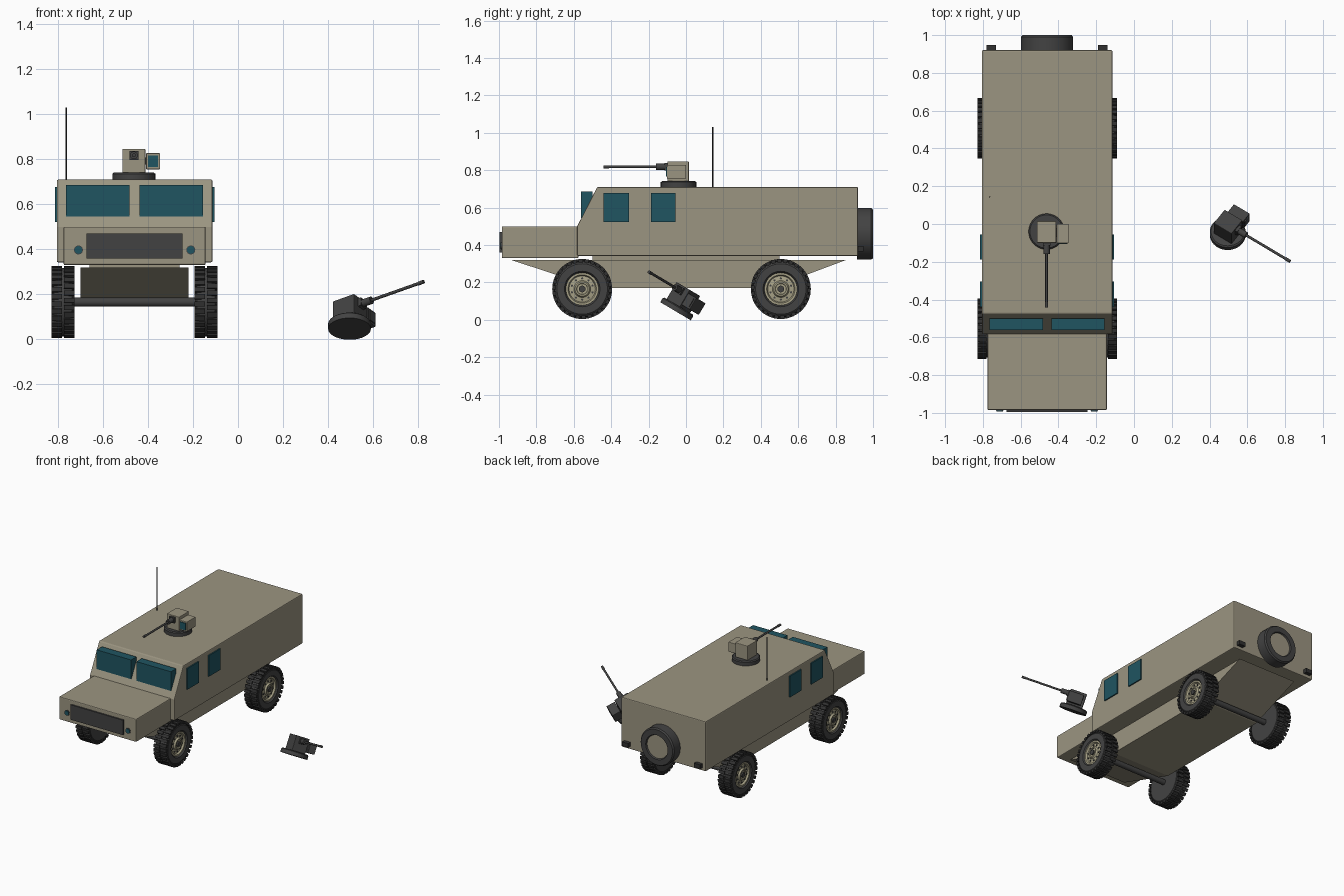
import bpy, bmesh
from math import pi, radians, cos, sin
from mathutils import Matrix, Vector

cube = bpy.data.objects.get("Cube")
if cube:
    bpy.data.objects.remove(cube)


def material(name, rgb):
    m = bpy.data.materials.new(name)
    m.use_nodes = True
    m.diffuse_color = (*rgb, 1)
    m.node_tree.nodes["Principled BSDF"].inputs["Base Color"].default_value = (*rgb, 1)
    return m


TAN = material("desert_tan", (0.33, 0.30, 0.22))
RIM = material("rim_khaki", (0.40, 0.37, 0.25))
DARK = material("dark_grey", (0.055, 0.055, 0.055))
BLACK = material("rubber_black", (0.03, 0.03, 0.03))
GLASS = material("teal_glass", (0.014, 0.09, 0.12))

CX = -0.46                                   # vehicle centreline
I = Matrix.Identity(4)
TO_X = Matrix.Rotation(pi / 2, 4, 'Y')       # local z -> +x
TO_Y = Matrix.Rotation(-pi / 2, 4, 'X')      # local z -> +y


def finish(name, bm, mat, matrix=I, bevel=0, smooth=False):
    bmesh.ops.recalc_face_normals(bm, faces=bm.faces)
    me = bpy.data.meshes.new(name)
    bm.to_mesh(me)
    bm.free()
    if smooth:
        me.shade_smooth()
        me.set_sharp_from_angle(angle=radians(35))
    me.materials.append(mat)
    ob = bpy.data.objects.new(name, me)
    bpy.context.collection.objects.link(ob)
    ob.matrix_world = matrix
    if bevel:
        b = ob.modifiers.new("edge_bevel", 'BEVEL')
        b.width, b.segments = bevel, 2
    return ob


def add_box(bm, lo, hi, matrix=I):
    lo, hi = Vector(lo), Vector(hi)
    size = Matrix.Diagonal((*(hi - lo), 1))
    bmesh.ops.create_cube(bm, size=1, matrix=matrix @ Matrix.Translation((lo + hi) / 2) @ size)


def box(name, lo, hi, mat, matrix=I, bevel=0):
    bm = bmesh.new()
    add_box(bm, lo, hi)
    return finish(name, bm, mat, matrix, bevel)


def lathe(name, profile, mat, matrix=I, sides=40):
    """Spin (radius, height) points round local z and cap both ends."""
    bm = bmesh.new()
    rings = [[bm.verts.new((r * cos(2 * pi * i / sides), r * sin(2 * pi * i / sides), h))
              for i in range(sides)] for r, h in profile]
    for a, b in zip(rings, rings[1:]):
        for i in range(sides):
            j = (i + 1) % sides
            bm.faces.new((a[i], a[j], b[j], b[i]))
    bm.faces.new(rings[0])
    bm.faces.new(rings[-1])
    return finish(name, bm, mat, matrix, smooth=True)


def rod(name, r, lo, hi, mat, matrix=I, sides=24):
    return lathe(name, [(r, lo), (r, hi)], mat, matrix, sides)


def side_profile(name, points, half, mat, bevel=0):
    """Extrude a (y, z) outline across the width of the vehicle."""
    bm = bmesh.new()
    face = bm.faces.new([bm.verts.new((CX - half, y, z)) for y, z in points])
    new = bmesh.ops.extrude_face_region(bm, geom=[face])["geom"]
    bmesh.ops.translate(bm, vec=(2 * half, 0, 0),
                        verts=[v for v in new if isinstance(v, bmesh.types.BMVert)])
    return finish(name, bm, mat, bevel=bevel)


# Hull: cabin, bonnet and tapered underbody
side_profile("cabin_body", [(-0.582, 0.342), (-0.582, 0.50), (-0.475, 0.71),
                            (0.92, 0.71), (0.92, 0.342)], 0.346, TAN, 0.006)
box("bonnet", (CX - 0.316, -0.985, 0.33), (CX + 0.316, -0.575, 0.50), TAN, bevel=0.006)
side_profile("underbody", [(-0.935, 0.32), (-0.476, 0.17), (0.455, 0.17), (0.855, 0.32)],
             0.24, TAN)
box("underbody_mount", (CX - 0.2, -0.5, 0.31), (CX + 0.2, 0.5, 0.35), TAN)

# Grille, lamps and glass, mirrored about the centreline
box("grille", (CX - 0.214, -0.996, 0.36), (CX + 0.214, -0.98, 0.47), DARK)
for s, side in ((1, "left"), (-1, "right")):
    rod(f"headlight_{side}", 0.017, -0.993, -0.98, GLASS,
        Matrix.Translation((CX + s * 0.25, 0, 0.397)) @ TO_Y)
    rod(f"headlight_ring_{side}", 0.02, -0.988, -0.98, DARK,
        Matrix.Translation((CX + s * 0.25, 0, 0.397)) @ TO_Y)
    x0, x1 = sorted((CX + s * 0.022, CX + s * 0.304))
    box(f"windscreen_{side}", (x0, -0.562, 0.545), (x1, -0.50, 0.687), GLASS)
    x0, x1 = sorted((CX + s * 0.34, CX + s * 0.355))
    for y0, y1, part in ((-0.44, -0.305, "front"), (-0.188, -0.055, "rear")):
        box(f"{part}_side_window_{side}", (x0, y0, 0.522), (x1, y1, 0.678), GLASS)
    x0, x1 = sorted((CX + s * 0.27, CX + s * 0.32))
    box(f"tail_light_{side}", (x0, 0.915, 0.365), (x1, 0.948, 0.395), BLACK)

# Axles and wheels
TYRE = [(0.088, -0.05), (0.135, -0.05), (0.148, -0.04), (0.152, -0.02), (0.152, 0.02),
        (0.148, 0.04), (0.135, 0.05), (0.095, 0.05), (0.088, 0.042), (0.086, 0.025)]


def wheel(name, matrix):
    lathe(f"{name}_tyre", TYRE, DARK, matrix, 48)
    # Staggered tread blocks in two rows
    bm = bmesh.new()
    count = 30
    for row in (-1, 1):
        for i in range(count):
            turn = Matrix.Rotation(2 * pi * (i + row / 4) / count, 4, 'Z')
            lo, hi = sorted((row * 0.004, row * 0.051))
            add_box(bm, (0.142, -0.011, lo), (0.160, 0.011, hi), turn)
    finish(f"{name}_tread", bm, BLACK, matrix)
    # Dished rim, bolts and hub
    lathe(f"{name}_rim", [(0.087, 0.02), (0.087, 0.042), (0.076, 0.042), (0.070, 0.030),
                          (0.045, 0.034), (0.038, 0.046), (0.030, 0.046), (0.028, 0.040)],
          RIM, matrix, 40)
    rod(f"{name}_hub", 0.018, 0.03, 0.05, DARK, matrix)
    bm = bmesh.new()
    for i in range(10):
        place = Matrix.Rotation(2 * pi * i / 10, 4, 'Z') @ Matrix.Translation((0.057, 0, 0.033))
        bmesh.ops.create_cone(bm, cap_ends=True, segments=8, radius1=0.006, radius2=0.006,
                              depth=0.008, matrix=place)
    finish(f"{name}_bolts", bm, DARK, matrix)


for y, end in ((-0.555, "front"), (0.507, "rear")):
    rod(f"{end}_axle", 0.02, -0.29, 0.29, DARK, Matrix.Translation((CX, y, 0.165)) @ TO_X)
    for s, side in ((1, "left"), (-1, "right")):
        face_out = TO_X if s > 0 else Matrix.Rotation(pi, 4, 'Z') @ TO_X
        wheel(f"{end}_wheel_{side}", Matrix.Translation((CX + s * 0.318, y, 0.165)) @ face_out)

# Spare wheel on the back
SPARE = Matrix.Translation((CX, 0, 0.46)) @ TO_Y
lathe("spare_tyre", [(0.138, 0.915), (0.138, 0.99), (0.13, 1.0), (0.09, 1.0), (0.085, 0.985)],
      DARK, SPARE)
rod("spare_rim", 0.085, 0.97, 0.99, TAN, SPARE, 40)

# Antenna
rod("antenna", 0.0035, 0.70, 1.03, BLACK, Matrix.Translation((-0.764, 0.143, 0)), 8)


def gun_mount(name, matrix, shell, metal, lens):
    """Remote gun mount, barrel along local -y, origin on the barrel line."""
    lathe(f"{name}_base", [(0.095, -0.108), (0.095, -0.082), (0.088, -0.076)], metal, matrix)
    box(f"{name}_housing", (-0.051, -0.06, -0.078), (0.051, 0.055, 0.029), shell, matrix, 0.004)
    box(f"{name}_sight", (0.054, -0.062, -0.062), (0.116, 0.04, 0.010), shell, matrix, 0.003)
    box(f"{name}_sight_arm", (0.045, -0.03, -0.04), (0.06, 0.02, -0.01), metal, matrix)
    box(f"{name}_lens", (0.063, -0.067, -0.052), (0.107, -0.06, 0.0), lens, matrix)
    box(f"{name}_breech", (-0.02, -0.075, -0.02), (0.02, -0.05, 0.02), metal, matrix)
    along = matrix @ TO_Y
    rod(f"{name}_shroud", 0.017, -0.12, -0.06, metal, along)
    rod(f"{name}_barrel", 0.007, -0.40, -0.11, metal, along, 12)
    rod(f"{name}_muzzle", 0.0085, -0.402, -0.372, metal, along, 12)


# Roof mount, and a dark spare one tipped over beside the vehicle
gun_mount("roof_gun", Matrix.Translation((-0.463, -0.04, 0.818)), TAN, DARK, GLASS)
forward = Vector((0.822, -0.49, 0.291)).normalized()
across = Vector((0, 0.51, 0.86)).cross(forward).normalized()
up = forward.cross(across)
tipped = Matrix((across, -forward, up)).transposed().to_4x4()
gun_mount("loose_gun", Matrix.Translation((0.496, -0.001, 0.139)) @ tipped, DARK, DARK, DARK)
